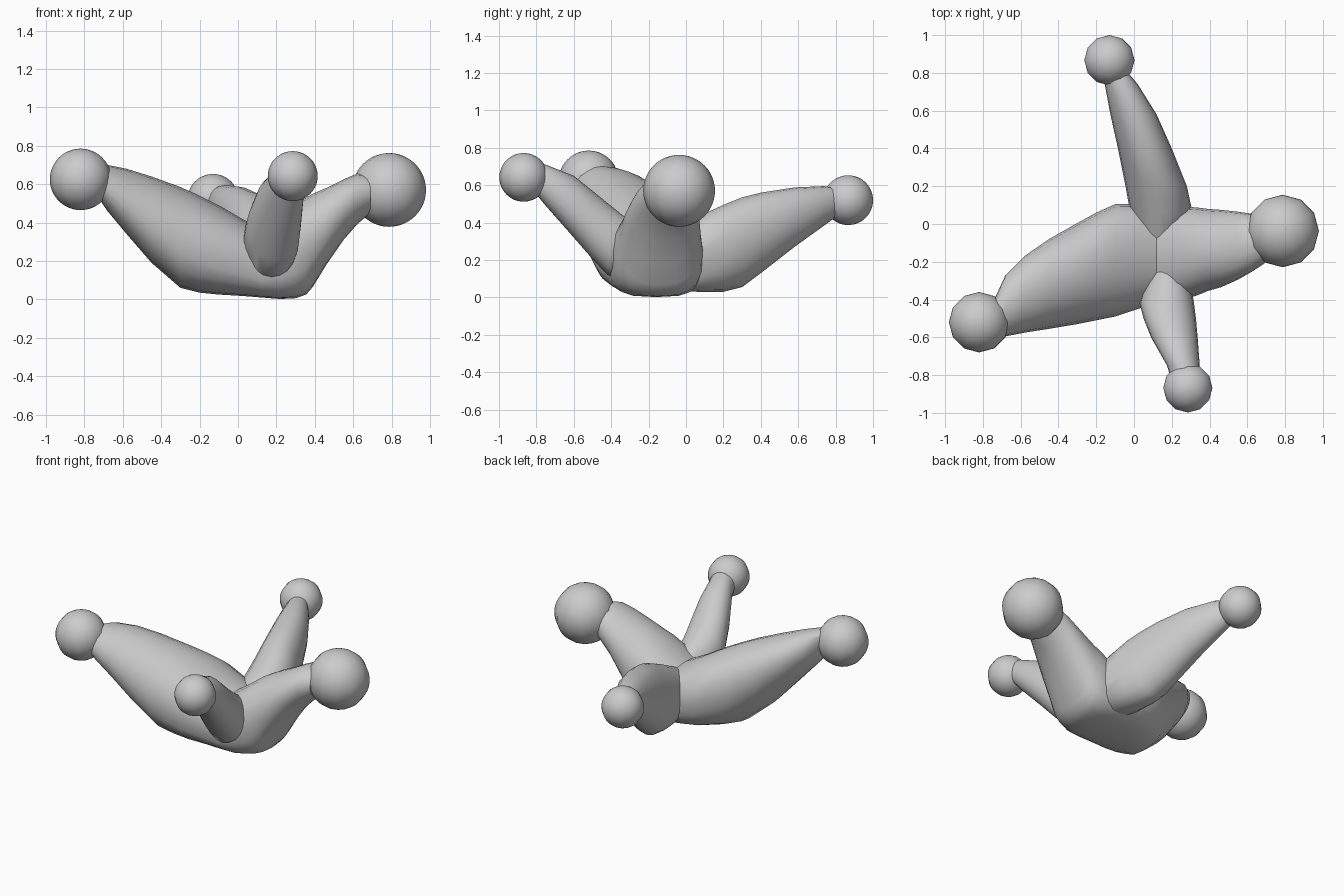
import bpy, bmesh
from math import sin, cos, pi

SIDES = 20


def smooth(obj):
    bpy.ops.object.select_all(action='DESELECT')
    obj.select_set(True)
    bpy.context.view_layer.objects.active = obj
    bpy.ops.object.shade_smooth_by_angle(angle=0.6)


def power(v, e):
    return abs(v) ** e * (1 if v > 0 else -1)


def limb(name, axis, stations):
    """Loft through vertical slices: (position, side min, side max, z min, z max, squareness below)."""
    bm = bmesh.new()
    rings = []
    for s, lo, hi, z0, z1, sq in stations:
        ring = []
        for i in range(SIDES):
            a = 2 * pi * i / SIDES
            e = 2 / sq if sin(a) < -1e-6 else 2 / 2.1
            u = (lo + hi) / 2 + (hi - lo) / 2 * power(cos(a), e)
            z = (z0 + z1) / 2 + (z1 - z0) / 2 * power(sin(a), e)
            ring.append(bm.verts.new((s, u, z) if axis == 'x' else (u, s, z)))
        rings.append(ring)
    for a, b in zip(rings, rings[1:]):
        for i in range(SIDES):
            j = (i + 1) % SIDES
            bm.faces.new((a[i], a[j], b[j], b[i]))
    bm.faces.new(rings[0])
    bm.faces.new(rings[-1])
    bmesh.ops.recalc_face_normals(bm, faces=bm.faces)
    mesh = bpy.data.meshes.new(name)
    bm.to_mesh(mesh)
    bm.free()
    obj = bpy.data.objects.new(name, mesh)
    bpy.context.collection.objects.link(obj)
    smooth(obj)


# Left and right limbs share one body with a flat underside
limb("body_limbs", 'x', [
    (-0.74, -0.60, -0.40, 0.55, 0.70, 2),
    (-0.68, -0.595, -0.27, 0.46, 0.70, 2),
    (-0.58, -0.575, -0.17, 0.34, 0.68, 2),
    (-0.45, -0.555, -0.08, 0.19, 0.64, 2),
    (-0.30, -0.53, 0.005, 0.06, 0.585, 2.2),
    (-0.20, -0.51, 0.06, 0.035, 0.54, 2.4),
    (-0.10, -0.49, 0.105, 0.025, 0.49, 2.7),
    (0.02, -0.45, 0.105, 0.018, 0.42, 3),
    (0.12, -0.42, 0.095, 0.01, 0.37, 3.3),
    (0.22, -0.41, 0.09, 0.002, 0.44, 3.3),
    (0.30, -0.39, 0.09, 0.006, 0.50, 3),
    (0.355, -0.37, 0.085, 0.025, 0.53, 2.8),
    (0.39, -0.355, 0.08, 0.065, 0.55, 2.5),
    (0.46, -0.335, 0.075, 0.18, 0.58, 2.2),
    (0.55, -0.295, 0.065, 0.31, 0.625, 2),
    (0.62, -0.255, 0.055, 0.39, 0.655, 2),
    (0.69, -0.21, 0.04, 0.45, 0.645, 2)])

# Back limb
limb("back_limb", 'y', [
    (-0.08, 0.02, 0.24, 0.04, 0.36, 2.4),
    (0.06, -0.02, 0.31, 0.03, 0.43, 2.4),
    (0.20, -0.045, 0.28, 0.03, 0.495, 2.2),
    (0.30, -0.065, 0.24, 0.055, 0.535, 2),
    (0.40, -0.085, 0.20, 0.13, 0.56, 2),
    (0.58, -0.125, 0.12, 0.27, 0.588, 2),
    (0.74, -0.155, 0.02, 0.385, 0.595, 2),
    (0.80, -0.16, -0.03, 0.43, 0.585, 2)])

# Front limb
limb("front_limb", 'y', [
    (-0.80, 0.19, 0.34, 0.55, 0.71, 2),
    (-0.75, 0.175, 0.348, 0.49, 0.71, 2),
    (-0.60, 0.09, 0.337, 0.32, 0.65, 2),
    (-0.50, 0.05, 0.328, 0.205, 0.57, 2),
    (-0.42, 0.03, 0.318, 0.12, 0.505, 2),
    (-0.34, 0.05, 0.305, 0.10, 0.44, 2),
    (-0.22, 0.10, 0.25, 0.12, 0.36, 2)])

# Ball at the end of each limb
for name, pos, r in [
        ("left_ball", (-0.82, -0.52, 0.625), 0.16),
        ("right_ball", (0.787, -0.037, 0.57), 0.192),
        ("back_ball", (-0.13, 0.867, 0.52), 0.133),
        ("front_ball", (0.285, -0.868, 0.642), 0.13)]:
    bpy.ops.mesh.primitive_uv_sphere_add(segments=12, ring_count=24, radius=r, location=pos)
    ball = bpy.context.object
    ball.name = name
    smooth(ball)
